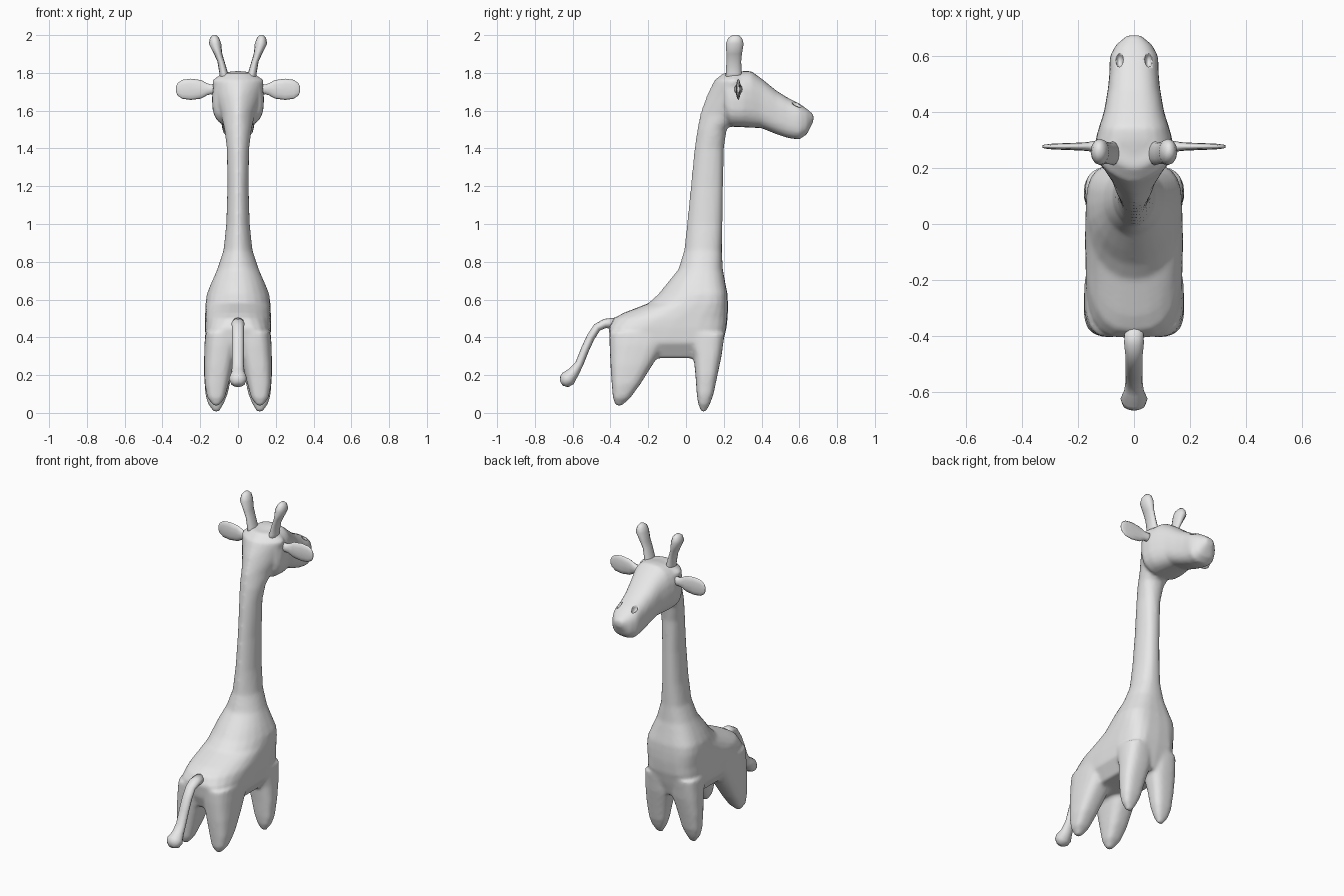
import bpy, bmesh, math
from mathutils import Vector

hide = bpy.data.materials.new("grey_hide")
hide.diffuse_color = (0.8, 0.8, 0.8, 1)


def oval(u0, u1, v0, v1, mid=None, e_lo=2.0, e_hi=2.0, n=24):
    """Rounded outline in (u, v); separate roundness below and above mid."""
    mid = (v0 + v1) / 2 if mid is None else mid
    uc, ur = (u0 + u1) / 2, (u1 - u0) / 2
    pts = []
    for i in range(n):
        a = 2 * math.pi * i / n
        c, s = math.cos(a), math.sin(a)
        e = 2 / (e_hi if s >= 0 else e_lo)
        u = uc + ur * math.copysign(abs(c) ** e, c)
        v = mid + (v1 - mid if s >= 0 else mid - v0) * math.copysign(abs(s) ** e, s)
        pts.append((u, v))
    return pts


def loft(bm, rings):
    """Skin a list of rings and close both ends."""
    loops = [[bm.verts.new(p) for p in r] for r in rings]
    n = len(loops[0])
    new = []
    for a, b in zip(loops, loops[1:]):
        for i in range(n):
            j = (i + 1) % n
            new.append(bm.faces.new((a[i], a[j], b[j], b[i])))
    new.append(bm.faces.new(loops[0][::-1]))
    new.append(bm.faces.new(loops[-1]))
    bmesh.ops.recalc_face_normals(bm, faces=new)


def finish(name, bm, mirror=False):
    me = bpy.data.meshes.new(name)
    bm.to_mesh(me)
    bm.free()
    me.materials.append(hide)
    for p in me.polygons:
        p.use_smooth = True
    ob = bpy.data.objects.new(name, me)
    bpy.context.collection.objects.link(ob)
    if mirror:
        ob.modifiers.new("mirror", 'MIRROR')
    return ob


# torso and neck: z, back y, front y, half width, widest y, back and front roundness
TRUNK = [
    (0.29, -0.37, 0.17, 0.12, -0.10, 4, 4),
    (0.37, -0.40, 0.195, 0.17, -0.10, 4, 4),
    (0.45, -0.41, 0.215, 0.175, -0.08, 3.4, 4),
    (0.50, -0.385, 0.22, 0.175, -0.05, 2.6, 3.6),
    (0.53, -0.33, 0.222, 0.174, 0.0, 2.3, 3.4),
    (0.58, -0.20, 0.222, 0.172, 0.05, 2.1, 3.2),
    (0.63, -0.145, 0.22, 0.165, 0.07, 2, 3),
    (0.68, -0.105, 0.21, 0.145, 0.07, 2, 2.8),
    (0.76, -0.04, 0.195, 0.11, 0.08, 1.9, 2.5),
    (0.86, -0.01, 0.19, 0.077, 0.09, 1.8, 2.4),
    (1.00, 0.005, 0.193, 0.062, 0.10, 1.8, 2.4),
    (1.20, 0.025, 0.196, 0.056, 0.11, 1.8, 2.4),
    (1.40, 0.045, 0.20, 0.059, 0.12, 1.8, 2.4),
    (1.50, 0.06, 0.215, 0.072, 0.15, 1.8, 2.3),
    (1.58, 0.075, 0.29, 0.09, 0.20, 1.6, 2.3),
    (1.68, 0.11, 0.31, 0.125, 0.24, 1.5, 2.3),
    (1.76, 0.15, 0.31, 0.138, 0.25, 1.6, 2.3),
    (1.80, 0.20, 0.32, 0.08, 0.26, 1.8, 2.3),
]
bm = bmesh.new()
loft(bm, [[(u, v, z) for u, v in oval(-w, w, y0, y1, m, eb, ef)]
          for z, y0, y1, w, m, eb, ef in TRUNK])

# head and muzzle: y, chin z, crown z, half width
HEAD = [
    (0.21, 1.545, 1.79, 0.125), (0.24, 1.515, 1.80, 0.136),
    (0.30, 1.512, 1.81, 0.138), (0.345, 1.51, 1.81, 0.126),
    (0.40, 1.507, 1.77, 0.108), (0.48, 1.475, 1.705, 0.094),
    (0.54, 1.455, 1.668, 0.088), (0.60, 1.447, 1.638, 0.087),
    (0.64, 1.475, 1.61, 0.065), (0.675, 1.545, 1.58, 0.025),
]
loft(bm, [[(u, y, v) for u, v in oval(-w, w, z0, z1, None, 2.8, 2.6)]
          for y, z0, z1, w in HEAD])

# legs: z, inner x, outer x, back y, front y
FRONT_LEG = [
    (0.006, 0.10, 0.13, 0.08, 0.105), (0.05, 0.075, 0.16, 0.064, 0.128),
    (0.10, 0.055, 0.173, 0.057, 0.146), (0.20, 0.032, 0.18, 0.05, 0.167),
    (0.30, 0.005, 0.179, 0.04, 0.188), (0.42, 0.0, 0.175, 0.0, 0.205),
]
BACK_LEG = [
    (0.038, 0.10, 0.13, -0.372, -0.34), (0.08, 0.07, 0.162, -0.387, -0.295),
    (0.15, 0.05, 0.176, -0.393, -0.243), (0.25, 0.025, 0.18, -0.40, -0.18),
    (0.36, 0.0, 0.178, -0.405, -0.11), (0.43, 0.0, 0.172, -0.405, -0.08),
]
for side in (-1, 1):
    for leg in (FRONT_LEG, BACK_LEG):
        loft(bm, [[(side * u, v, z) for u, v in oval(x0, x1, y0, y1, None, 2.8, 2.8)]
                  for z, x0, x1, y0, y1 in leg])

# fuse trunk, head and legs into one soft skin
body = finish("body", bm)
mod = body.modifiers.new("fuse", 'REMESH')
mod.mode = 'VOXEL'
mod.voxel_size = 0.011
mod.use_smooth_shade = True
mod = body.modifiers.new("soften", 'SMOOTH')
mod.factor = 0.5
mod.iterations = 5

# nostril hollows
bm = bmesh.new()
for side in (-1, 1):
    r = bmesh.ops.create_uvsphere(bm, u_segments=12, v_segments=8, radius=1)
    for v in r["verts"]:
        v.co = Vector((v.co.x * 0.014 + side * 0.052, v.co.y * 0.027 + 0.587,
                       v.co.z * 0.03 + 1.635))
cutter = finish("nostril_cutter", bm)
cutter.hide_render = True
cutter.hide_viewport = True
cutter.display_type = 'WIRE'
mod = body.modifiers.new("nostrils", 'BOOLEAN')
mod.operation = 'DIFFERENCE'
mod.solver = 'EXACT'
mod.object = cutter

# tail with tuft: y, z, radius, swept along its path
TAIL = [
    (-0.37, 0.475, 0.03), (-0.43, 0.473, 0.025), (-0.47, 0.453, 0.022),
    (-0.505, 0.40, 0.022), (-0.535, 0.335, 0.022), (-0.565, 0.26, 0.022),
    (-0.595, 0.215, 0.03), (-0.625, 0.182, 0.042), (-0.645, 0.165, 0.036),
    (-0.66, 0.156, 0.014),
]
bm = bmesh.new()
rings = []
for i, (y, z, r) in enumerate(TAIL):
    a, b = TAIL[max(i - 1, 0)], TAIL[min(i + 1, len(TAIL) - 1)]
    d = Vector((0, b[0] - a[0], b[1] - a[1])).normalized()
    up = Vector((0, -d.z, d.y))
    w = r * (1.4 if r < 0.028 else 1.15)
    rings.append([Vector((u, y, z)) + up * v for u, v in oval(-w, w, -r, r, n=12)])
loft(bm, rings)
finish("tail", bm)

# horns: x, y, z, half width, half depth
HORN = [
    (0.068, 0.253, 1.74, 0.03, 0.046), (0.076, 0.253, 1.80, 0.023, 0.042),
    (0.09, 0.253, 1.86, 0.019, 0.039), (0.105, 0.255, 1.90, 0.022, 0.041),
    (0.122, 0.258, 1.955, 0.033, 0.047), (0.124, 0.26, 1.985, 0.024, 0.036),
    (0.125, 0.262, 2.0, 0.01, 0.016),
]
bm = bmesh.new()
loft(bm, [[(u, v, z) for u, v in oval(x - a, x + a, y - b, y + b, n=12)]
          for x, y, z, a, b in HORN])
finish("horns", bm, mirror=True)

# ears: x, half depth, half height
EAR = [
    (0.11, 0.024, 0.03), (0.145, 0.02, 0.026), (0.165, 0.016, 0.032),
    (0.195, 0.014, 0.049), (0.25, 0.012, 0.056), (0.295, 0.01, 0.05),
    (0.32, 0.007, 0.033), (0.328, 0.004, 0.015),
]
bm = bmesh.new()
loft(bm, [[(x, u, v) for u, v in oval(0.277 - a, 0.277 + a, 1.713 - b, 1.713 + b, n=12)]
          for x, a, b in EAR])
finish("ears", bm, mirror=True)
